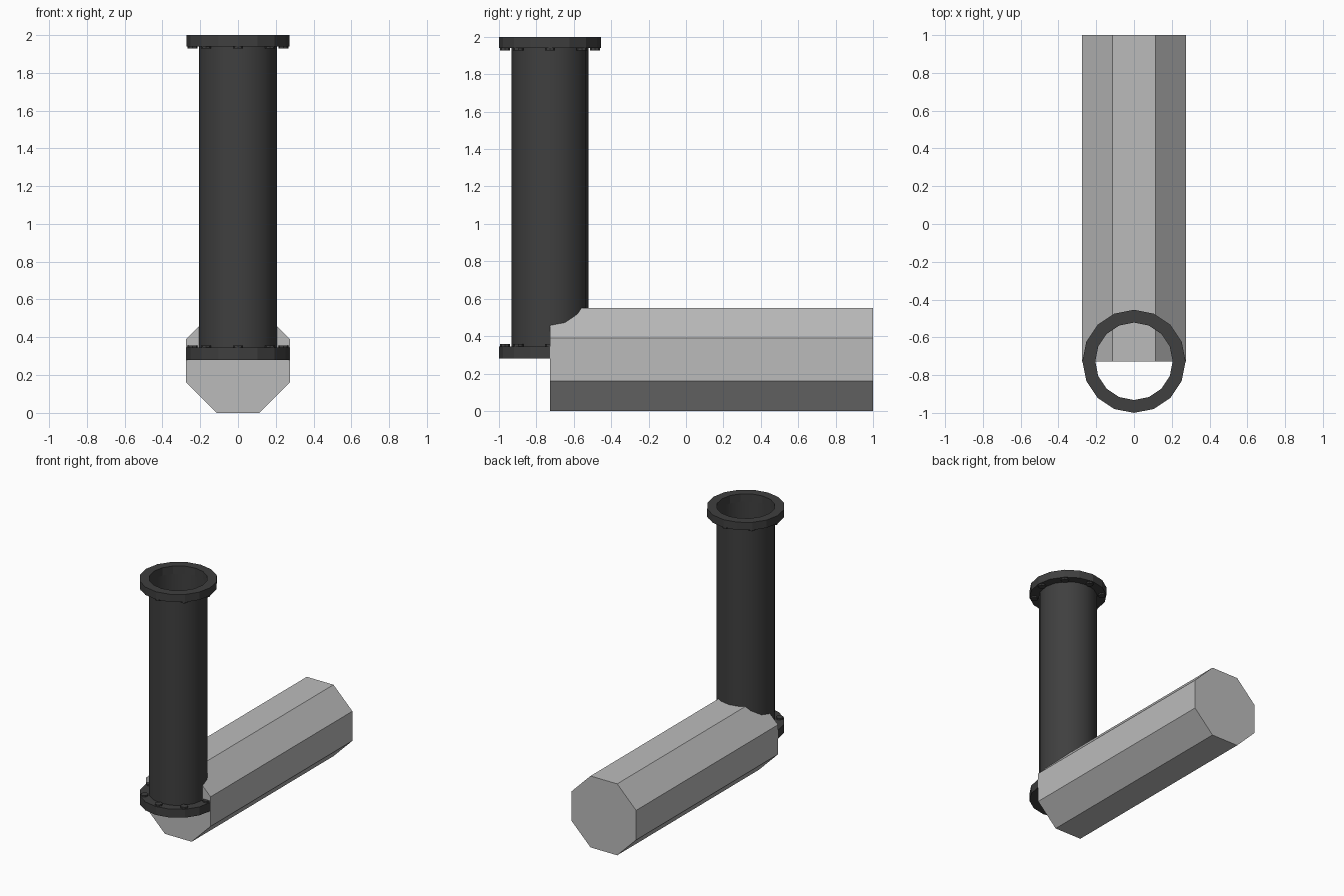
import bpy, bmesh, math
from mathutils import Matrix

if "Cube" in bpy.data.objects:
    bpy.data.objects.remove(bpy.data.objects["Cube"])

AXIS_Y = -0.727   # vertical pipe axis
SIDES = 16


def material(name, rgb):
    m = bpy.data.materials.new(name)
    m.use_nodes = True
    m.diffuse_color = (*rgb, 1)
    m.node_tree.nodes["Principled BSDF"].inputs["Base Color"].default_value = (*rgb, 1)
    return m


dark = material("dark iron", (0.05, 0.05, 0.05))
grey = material("pale grey", (0.5, 0.5, 0.5))


def add(name, bm, mat, location, smooth=False):
    mesh = bpy.data.meshes.new(name)
    bm.to_mesh(mesh)
    bm.free()
    mesh.materials.append(mat)
    obj = bpy.data.objects.new(name, mesh)
    obj.location = location
    bpy.context.collection.objects.link(obj)
    if smooth:
        bpy.ops.object.select_all(action='DESELECT')
        obj.select_set(True)
        bpy.context.view_layer.objects.active = obj
        bpy.ops.object.shade_smooth_by_angle(angle=math.radians(40))
    return obj


def lathe(profile, closed):
    """Spin an (radius, height) profile around z."""
    bm = bmesh.new()
    rings = [[bm.verts.new((r * math.cos(math.tau * i / SIDES),
                            r * math.sin(math.tau * i / SIDES), z))
              for i in range(SIDES)] for r, z in profile]
    pairs = list(zip(rings, rings[1:]))
    if closed:
        pairs.append((rings[-1], rings[0]))
    for a, b in pairs:
        for i in range(SIDES):
            j = (i + 1) % SIDES
            bm.faces.new((a[i], a[j], b[j], b[i]))
    return bm


# Open vertical pipe
add("pipe", lathe([(0.207, 0.28), (0.207, 1.99)], False), dark, (0, AXIS_Y, 0), True)

# Flange rings with eight bolt heads each, on the side facing the pipe
for name, low, high, bolt_z in (("top_flange", 1.94, 2.0, 1.94),
                                ("bottom_flange", 0.28, 0.345, 0.345)):
    ring = [(0.205, low), (0.273, low), (0.273, high), (0.205, high)]
    add(name, lathe(ring, True), dark, (0, AXIS_Y, 0))
    bm = bmesh.new()
    for k in range(8):
        turn = Matrix.Rotation(math.tau * k / 8, 4, 'Z')
        bmesh.ops.create_cone(bm, cap_ends=True, segments=8, radius1=0.027, radius2=0.027,
                              depth=0.024, matrix=turn @ Matrix.Translation((0.24, 0, 0)))
    add(name + "_bolts", bm, dark, (0, AXIS_Y, bolt_z))

# Horizontal eight-sided duct
bm = bmesh.new()
lay_down = Matrix.Rotation(math.pi / 2, 4, 'X') @ Matrix.Rotation(math.pi / 8, 4, 'Z')
radius = 0.275 / math.cos(math.pi / 8)
bmesh.ops.create_cone(bm, cap_ends=True, segments=8, radius1=radius, radius2=radius,
                      depth=1.727, matrix=lay_down)
add("duct", bm, grey, (0, (1 + AXIS_Y) / 2, 0.275))
